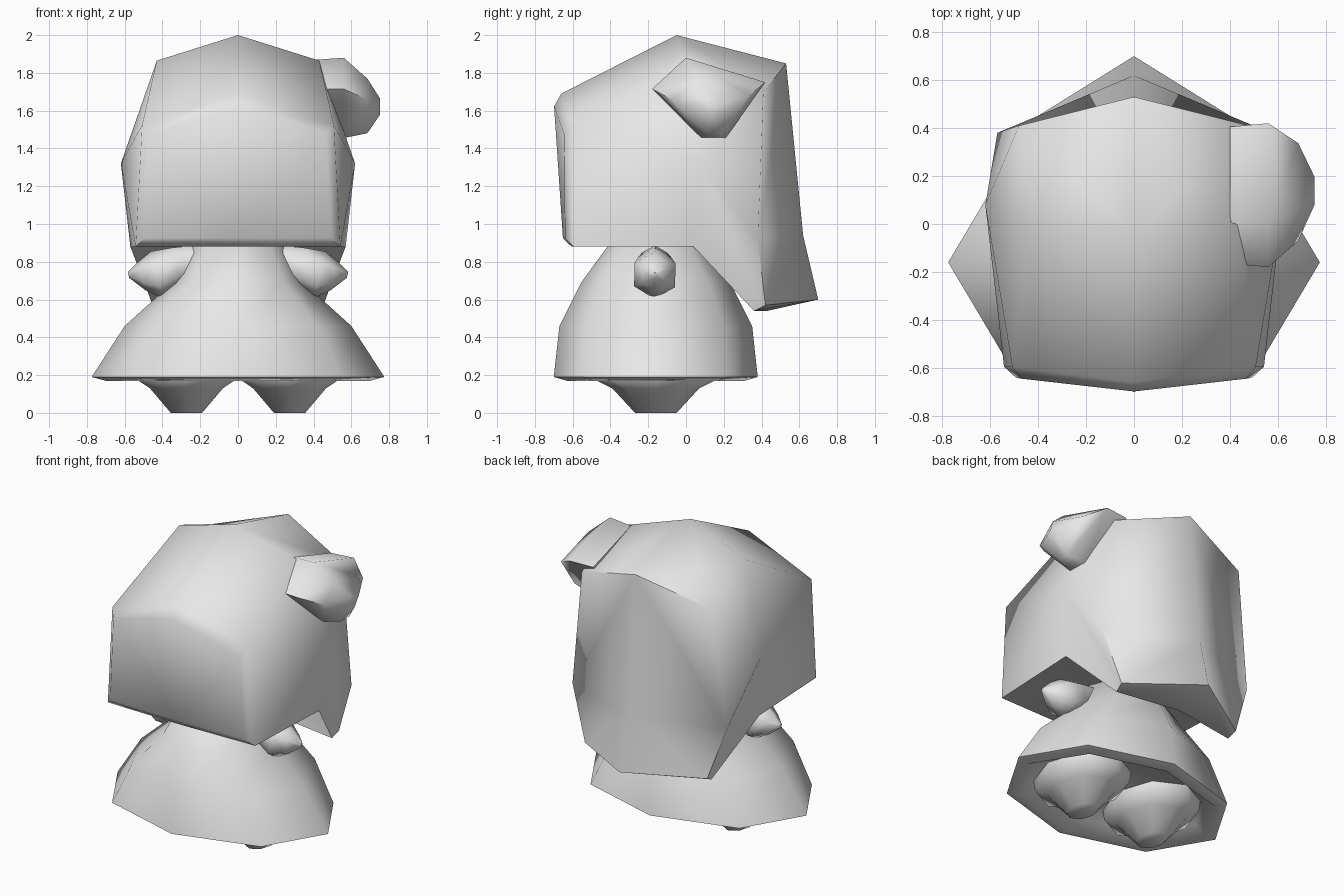
import bpy, bmesh, math
from mathutils import Vector

if "Cube" in bpy.data.objects:
    bpy.data.objects.remove(bpy.data.objects["Cube"])

# Single plain grey
grey = bpy.data.materials.new("plain_grey")
grey.use_nodes = True
grey.diffuse_color = (0.8, 0.8, 0.8, 1)
grey.node_tree.nodes["Principled BSDF"].inputs["Base Color"].default_value = (0.8, 0.8, 0.8, 1)


def finish(name, bm, angle=60):
    """Turn a bmesh into a smooth-shaded object."""
    bmesh.ops.remove_doubles(bm, verts=bm.verts, dist=0.0005)
    bmesh.ops.recalc_face_normals(bm, faces=bm.faces)
    me = bpy.data.meshes.new(name)
    bm.to_mesh(me)
    bm.free()
    me.materials.append(grey)
    ob = bpy.data.objects.new(name, me)
    bpy.context.collection.objects.link(ob)
    bpy.ops.object.select_all(action="DESELECT")
    ob.select_set(True)
    bpy.context.view_layer.objects.active = ob
    bpy.ops.object.shade_smooth_by_angle(angle=math.radians(angle))
    return ob


def loft(name, rings, angle=60):
    """Skin a list of equal-length point rings and cap both ends."""
    bm = bmesh.new()
    loops = [[bm.verts.new(p) for p in ring] for ring in rings]
    n = len(loops[0])
    for a, b in zip(loops, loops[1:]):
        for i in range(n):
            j = (i + 1) % n
            bm.faces.new((a[i], a[j], b[j], b[i]))
    bm.faces.new(loops[0])
    bm.faces.new(loops[-1])
    return finish(name, bm, angle)


def oval(cx, cy, z, rx, ry, n=8):
    return [(cx + rx * math.cos(math.tau * i / n),
             cy + ry * math.sin(math.tau * i / n), z) for i in range(n)]


# Head with hair: centre outline (y, z) joined to matching side outlines (x, y, z)
centre = [(-.70, 1.67), (-.05, 2.0), (.53, 1.85), (.62, .94),
          (.70, .60), (.43, .54), (.03, .88), (-.65, .88)]
side = [(.51, -.64, 1.51), (.43, 0, 1.865), (.48, .41, 1.70), (.57, .38, .92),
        (.45, .42, .57), (.44, .36, .54), (.57, .04, .88), (.54, -.64, .88)]
bm = bmesh.new()
mid = [bm.verts.new((0, y, z)) for y, z in centre]
for s in (1, -1):
    rim = [bm.verts.new((s * x, y, z)) for x, y, z in side]
    bulge = bm.verts.new((s * .62, .08, 1.32))
    for i in range(8):
        j = (i + 1) % 8
        bm.faces.new((mid[i], mid[j], rim[j], rim[i]))
        bm.faces.new((rim[i], rim[j], bulge))
bmesh.ops.recalc_face_normals(bm, faces=bm.faces)
# Soften the border of the face
border = [e for e in bm.edges
          if all(v.co.y < -.6 for v in e.verts) and any(abs(v.co.x) > .4 for v in e.verts)]
bmesh.ops.bevel(bm, geom=border, offset=.045, segments=1, affect="EDGES")
finish("head_and_hair", bm)

# Hair bun on the left side of the head
bun = [(-.18, 1.715), (0, 1.88), (.42, 1.75), (.21, 1.455), (.08, 1.455)]
rings = []
for x, k, cy, cz in [(.40, .95, .13, 1.66), (.56, 1, .13, 1.66),
                     (.685, .68, .14, 1.62), (.752, .2, .14, 1.62)]:
    rings.append([(x, cy + k * (y - .13), cz + k * (z - 1.66)) for y, z in bun])
loft("hair_bun", rings, 70)

# Flared dress with a shallow hollow underneath
dress = [(.24, .62, .40), (.17, .70, .47), (.19, .775, .54),
         (.46, .60, .51), (.69, .345, .395), (.93, .22, .22)]
loft("dress", [oval(0, -.16, z, rx, ry) for z, rx, ry in dress], 75)

# Legs and arms, one of each per side
for s, label in ((1, "left"), (-1, "right")):
    legs = [(0, .083, .11), (.13, .193, .23), (.175, .26, .32), (.25, .27, .33)]
    loft(label + "_leg", [oval(s * .273, -.16, z, rx, ry, 8) for z, rx, ry in legs])

    # Stubby arm: sleeve widening to a small pointed hand
    arm = [(.18, .82, .07), (.32, .775, .10), (.43, .73, .125), (.51, .725, .075), (.58, .73, .015)]
    rings = []
    for x, z, r in arm:
        rings.append([(s * (x + .25 * r * math.sin(math.tau * i / 6 + .5)),
                       -.165 + r * math.cos(math.tau * i / 6 + .5),
                       z + r * math.sin(math.tau * i / 6 + .5)) for i in range(6)])
    loft(label + "_arm", rings)
